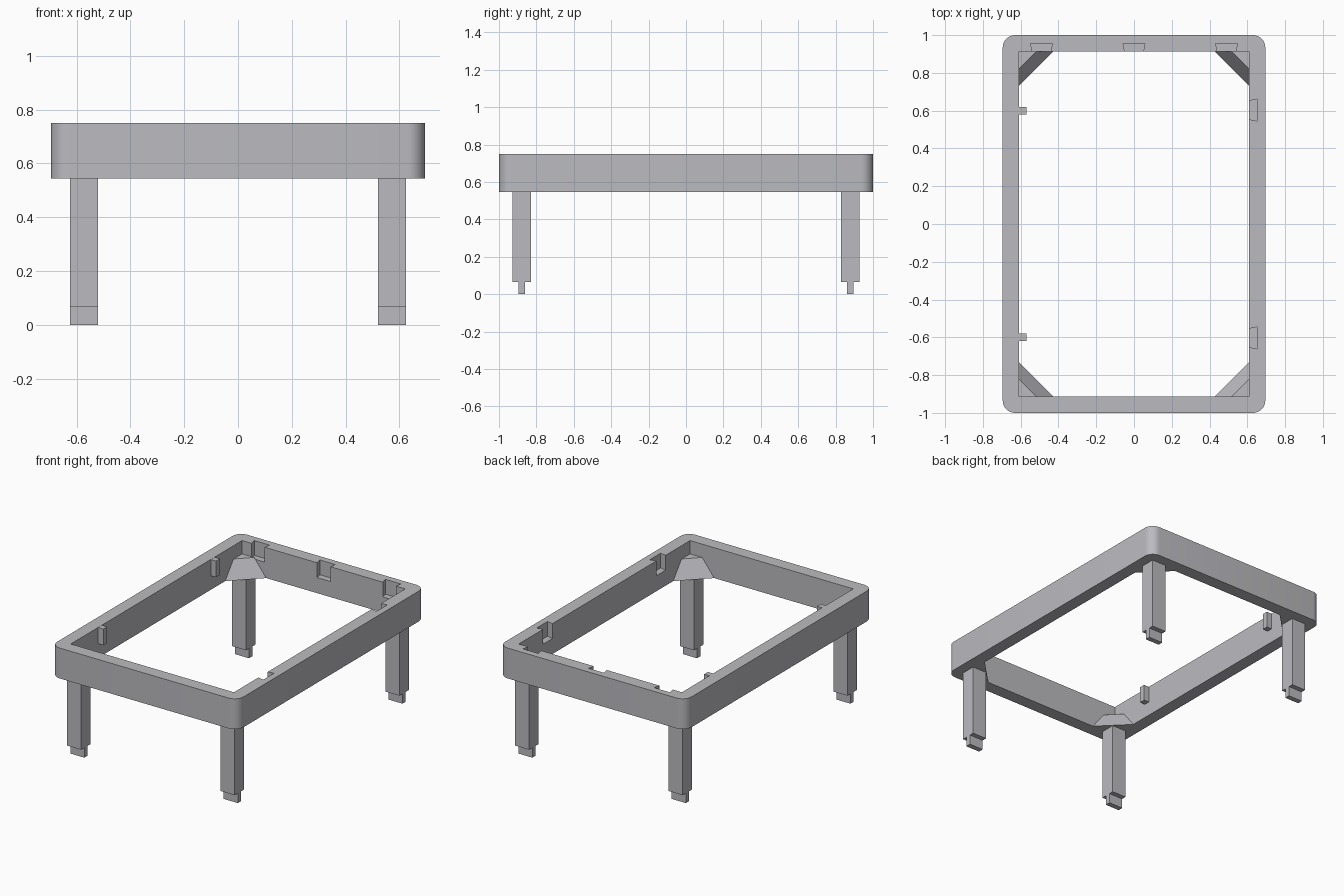
import bpy, bmesh, math

if "Cube" in bpy.data.objects:
    bpy.data.objects.remove(bpy.data.objects["Cube"])

BOTTOM, TOP = 0.545, 0.75        # frame height range
OX, OY, R = 0.695, 1.0, 0.065    # outer half sizes, corner radius
IX, IY = 0.609, 0.913            # inner half sizes

grey = bpy.data.materials.new("light grey")
grey.diffuse_color = (0.50, 0.50, 0.53, 1)
grey.use_nodes = True
grey.node_tree.nodes["Principled BSDF"].inputs["Base Color"].default_value = grey.diffuse_color


def loft(name, low, high, z0, z1):
    """Solid between two outlines with the same number of points."""
    bm = bmesh.new()
    a = [bm.verts.new((x, y, z0)) for x, y in low]
    b = [bm.verts.new((x, y, z1)) for x, y in high]
    bm.faces.new(a)
    bm.faces.new(b)
    n = len(a)
    for i in range(n):
        j = (i + 1) % n
        bm.faces.new((a[i], a[j], b[j], b[i]))
    bmesh.ops.recalc_face_normals(bm, faces=bm.faces)
    mesh = bpy.data.meshes.new(name)
    bm.to_mesh(mesh)
    bm.free()
    mesh.materials.append(grey)
    ob = bpy.data.objects.new(name, mesh)
    bpy.context.collection.objects.link(ob)
    return ob


def prism(name, pts, z0, z1):
    return loft(name, pts, pts, z0, z1)


def box(name, x0, x1, y0, y1, z0, z1):
    return prism(name, [(x0, y0), (x1, y0), (x1, y1), (x0, y1)], z0, z1)


def activate(ob):
    bpy.ops.object.select_all(action='DESELECT')
    ob.select_set(True)
    bpy.context.view_layer.objects.active = ob


def cut(ob, cutter):
    activate(ob)
    mod = ob.modifiers.new("cut", 'BOOLEAN')
    mod.operation = 'DIFFERENCE'
    mod.solver = 'EXACT'
    mod.object = cutter
    bpy.ops.object.modifier_apply(modifier=mod.name)
    bpy.data.objects.remove(cutter)


# Frame with rounded outer corners
outline = []
for k, (sx, sy) in enumerate([(1, 1), (-1, 1), (-1, -1), (1, -1)]):
    for i in range(9):
        a = math.pi / 2 * (k + i / 8)
        outline.append((sx * (OX - R) + R * math.cos(a),
                        sy * (OY - R) + R * math.sin(a)))
frame = prism("frame", outline, BOTTOM, TOP)
cut(frame, box("opening", -IX, IX, -IY, IY, 0.4, 0.9))

# Dovetail slots: (distance into wall, half width)
DOVETAIL = [(-0.02, 0.045), (0.043, 0.058), (0.043, -0.058), (-0.02, -0.045)]
for x in (-0.49, 0, 0.49):
    cut(frame, prism("back_slot", [(x + w, IY + d) for d, w in DOVETAIL], 0.65, 0.9))
for y in (-0.603, 0.603):
    cut(frame, prism("right_slot", [(IX + d, y + w) for d, w in DOVETAIL], 0.65, 0.9))
activate(frame)
bpy.ops.object.shade_smooth_by_angle(angle=math.radians(30))

# Tabs on the left wall
for y, side in ((-0.6, "front"), (0.6, "back")):
    box(side + "_tab", -IX - 0.01, -0.57, y - 0.02, y + 0.02, 0.64, TOP - 0.0005)

# Legs with tenon feet, and sloped corner brackets
for sx, xn in ((-1, "left"), (1, "right")):
    for sy, yn in ((-1, "front"), (1, "back")):
        n = yn + "_" + xn
        box(n + "_leg", sx * 0.52, sx * 0.625, sy * 0.828, sy * 0.928, 0.066, BOTTOM)
        box(n + "_foot", sx * 0.52, sx * 0.625, sy * 0.86, sy * 0.895, 0, 0.066)

        def corner(s):
            return [(sx * IX, sy * IY), (sx * (IX - s), sy * IY), (sx * IX, sy * (IY - s))]
        loft(n + "_bracket", corner(0.18), corner(0.09), BOTTOM, 0.66)
